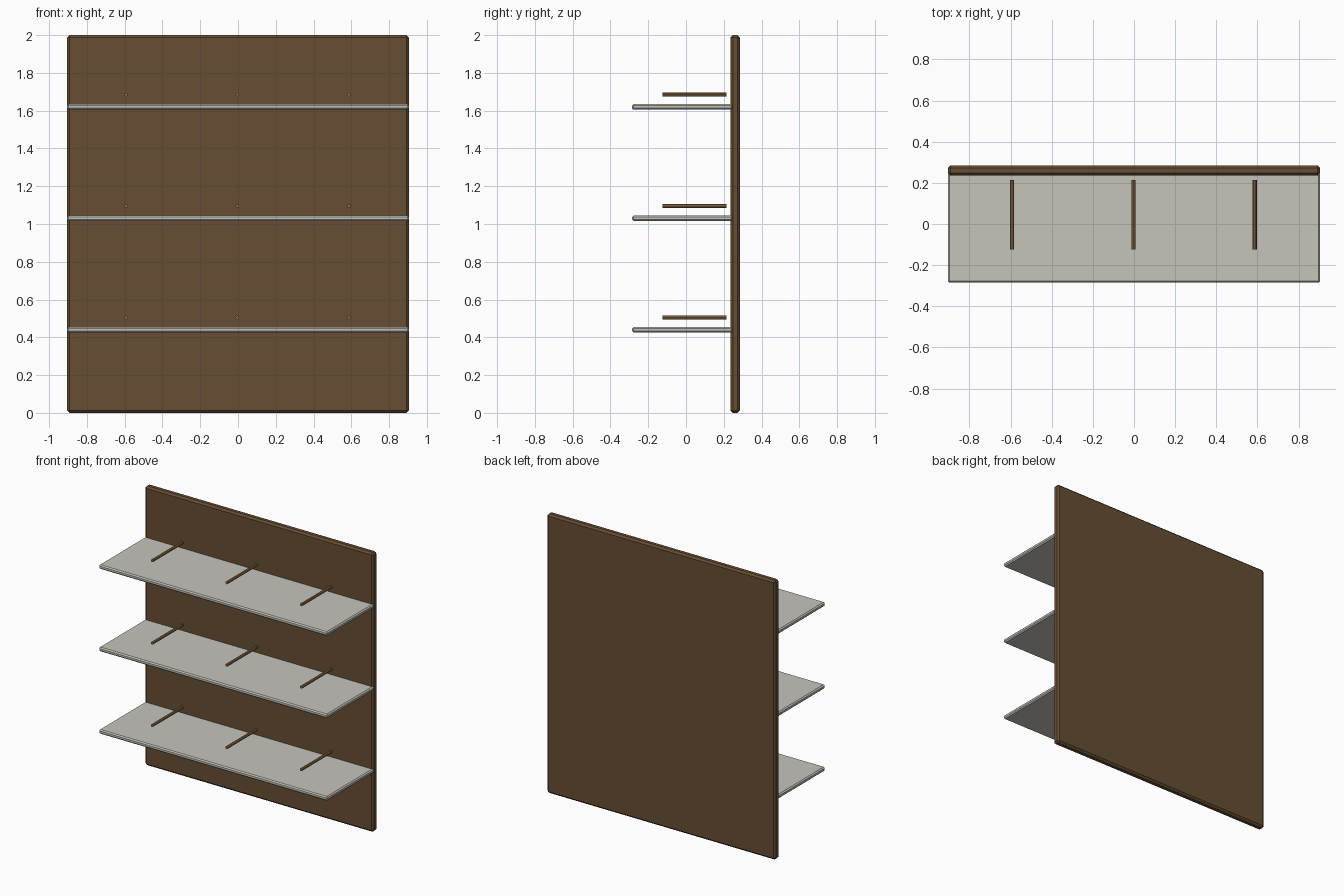
import bpy, bmesh, math
from mathutils import Matrix, Vector

if "Cube" in bpy.data.objects:
    bpy.data.objects.remove(bpy.data.objects["Cube"])


def material(name, rgb):
    m = bpy.data.materials.new(name)
    m.diffuse_color = (*rgb, 1)
    m.use_nodes = True
    m.node_tree.nodes["Principled BSDF"].inputs["Base Color"].default_value = m.diffuse_color
    return m


brown = material("dark_brown_wood", (0.133, 0.075, 0.034))
grey = material("pale_grey", (0.56, 0.55, 0.50))
tan = material("tan_wood", (0.28, 0.17, 0.07))


def finish(bm, name, mat):
    me = bpy.data.meshes.new(name)
    bm.to_mesh(me)
    bm.free()
    me.materials.append(mat)
    ob = bpy.data.objects.new(name, me)
    bpy.context.collection.objects.link(ob)
    return ob


def chamfered_box(name, lo, hi, bevel, mat):
    lo, hi = Vector(lo), Vector(hi)
    bm = bmesh.new()
    bmesh.ops.create_cube(bm, size=1)
    bmesh.ops.scale(bm, vec=hi - lo, verts=bm.verts)
    bmesh.ops.translate(bm, vec=(lo + hi) / 2, verts=bm.verts)
    bmesh.ops.bevel(bm, geom=bm.edges[:], offset=bevel, segments=1,
                    affect='EDGES', profile=0.5)
    return finish(bm, name, mat)


def rod(name, x, z, mat, y0=-0.125, y1=0.215, r=0.01):
    bm = bmesh.new()
    bmesh.ops.create_cone(bm, cap_ends=True, segments=8, radius1=r, radius2=r,
                          depth=y1 - y0)
    bmesh.ops.transform(bm, verts=bm.verts,
                        matrix=Matrix.Translation((x, (y0 + y1) / 2, z))
                        @ Matrix.Rotation(math.pi / 2, 4, 'X'))
    return finish(bm, name, mat)


# Back panel
chamfered_box("back_panel", (-0.905, 0.235, 0), (0.905, 0.285, 2), 0.013, brown)

# Three shelves, each with three rods hovering above
for i in range(3):
    z = 0.44 + 0.59 * i
    chamfered_box(f"shelf_{i + 1}", (-0.905, -0.285, z - 0.015),
                  (0.905, 0.247, z + 0.015), 0.008, grey)
    for j in range(3):
        rod(f"peg_{i + 1}_{j + 1}", -0.003 + 0.59 * (j - 1), z + 0.065, tan)
